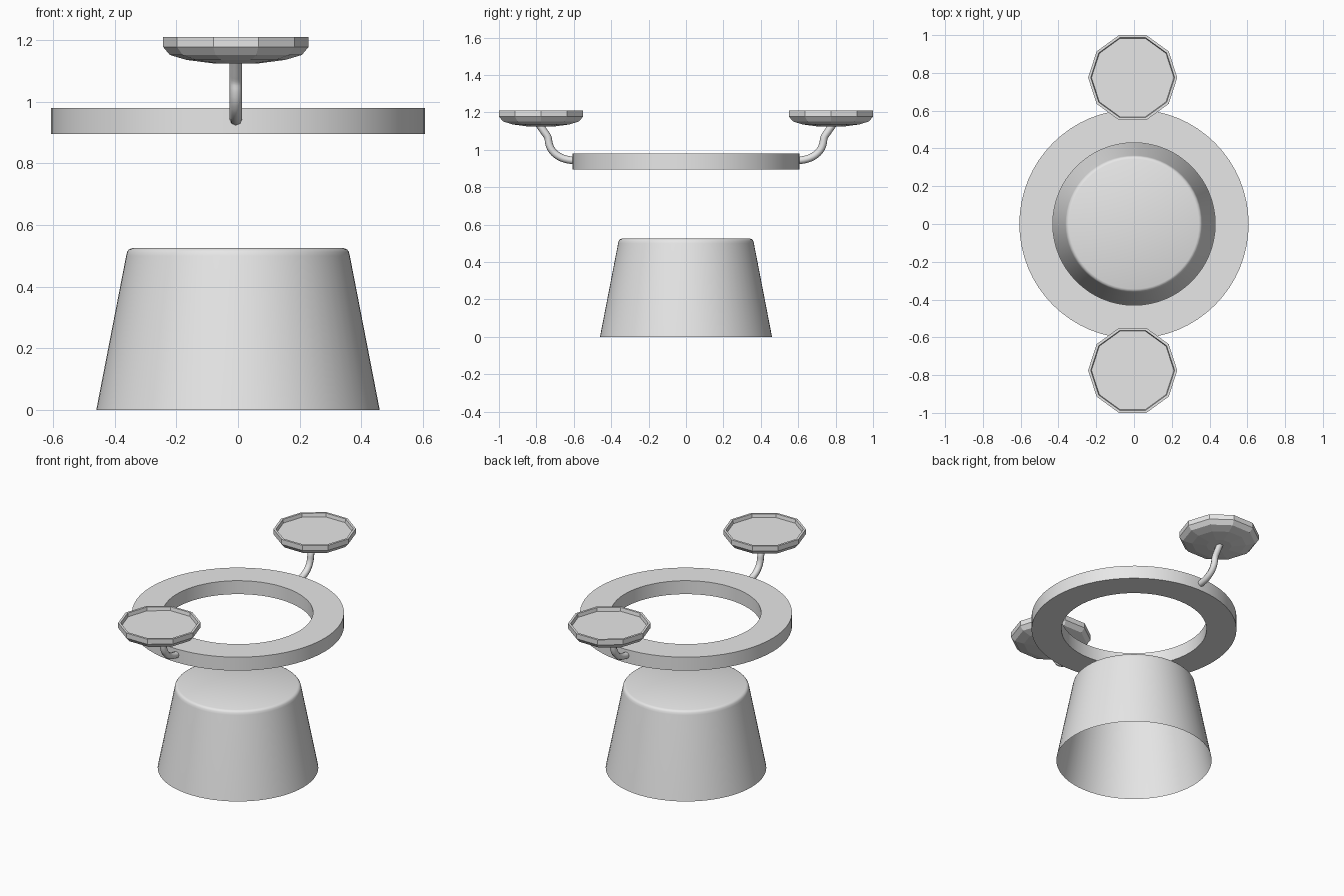
import bpy
from math import cos, sin, tau, radians

cube = bpy.data.objects.get("Cube")
if cube:
    bpy.data.objects.remove(cube, do_unlink=True)

GREY = (0.8, 0.8, 0.8, 1)
grey = bpy.data.materials.new("plain grey")
grey.use_nodes = True
grey.diffuse_color = GREY
grey.node_tree.nodes["Principled BSDF"].inputs["Base Color"].default_value = GREY


def smooth(obj, angle=35):
    bpy.ops.object.select_all(action="DESELECT")
    obj.select_set(True)
    bpy.context.view_layer.objects.active = obj
    bpy.ops.object.shade_smooth_by_angle(angle=radians(angle))


def lathe(name, profile, sides, location=(0, 0, 0), closed=False,
          cap_bottom=False, cap_top=False):
    """Spin a (radius, height) profile around z, listed upwards on the outside."""
    verts = [(r * cos(tau * i / sides), r * sin(tau * i / sides), z)
             for r, z in profile for i in range(sides)]
    rows = len(profile)
    faces = []
    for k in range(rows if closed else rows - 1):
        a, b = k * sides, (k + 1) % rows * sides
        for i in range(sides):
            j = (i + 1) % sides
            faces.append((a + i, a + j, b + j, b + i))
    if cap_bottom:
        faces.append(tuple(reversed(range(sides))))
    if cap_top:
        faces.append(tuple(range((rows - 1) * sides, rows * sides)))
    mesh = bpy.data.meshes.new(name)
    mesh.from_pydata(verts, [], faces)
    mesh.materials.append(grey)
    obj = bpy.data.objects.new(name, mesh)
    obj.location = location
    bpy.context.collection.objects.link(obj)
    return obj


# Tapered base, open underneath, with a rounded top edge
base = lathe("base", [(0.46, 0), (0.363, 0.5), (0.36, 0.513), (0.354, 0.521),
                      (0.344, 0.525)], 64, cap_top=True)
smooth(base)

# Floating ring
ring = lathe("ring", [(0.607, 0.895), (0.607, 0.98), (0.43, 0.98), (0.43, 0.895)],
             64, closed=True)
smooth(ring)

# Faceted dishes on bent arms, front and back
DISH = [(0.075, 1.125), (0.16, 1.136), (0.214, 1.152), (0.236, 1.178),
        (0.236, 1.21), (0.222, 1.21), (0.218, 1.188)]
ARM = [(0.58, 0.942), (0.63, 0.947), (0.68, 0.965), (0.717, 0.998),
       (0.733, 1.035), (0.738, 1.065), (0.757, 1.095), (0.785, 1.135)]
SIDE_X = -0.007

for side, label in ((-1, "front"), (1, "back")):
    lathe(label + "_dish", DISH, 10, (SIDE_X, side * 0.775, 0),
          cap_bottom=True, cap_top=True)

    curve = bpy.data.curves.new(label + "_arm", "CURVE")
    curve.dimensions = "3D"
    curve.bevel_depth = 0.02
    curve.bevel_resolution = 2
    curve.resolution_u = 3
    curve.use_fill_caps = True
    spline = curve.splines.new("BEZIER")
    spline.bezier_points.add(len(ARM) - 1)
    for point, (y, z) in zip(spline.bezier_points, ARM):
        point.co = (SIDE_X, side * y, z)
        point.handle_left_type = point.handle_right_type = "AUTO"
    curve.materials.append(grey)
    arm = bpy.data.objects.new(label + "_arm", curve)
    bpy.context.collection.objects.link(arm)
    bpy.ops.object.select_all(action="DESELECT")
    arm.select_set(True)
    bpy.context.view_layer.objects.active = arm
    bpy.ops.object.convert(target="MESH")
    smooth(bpy.context.view_layer.objects.active, 50)
